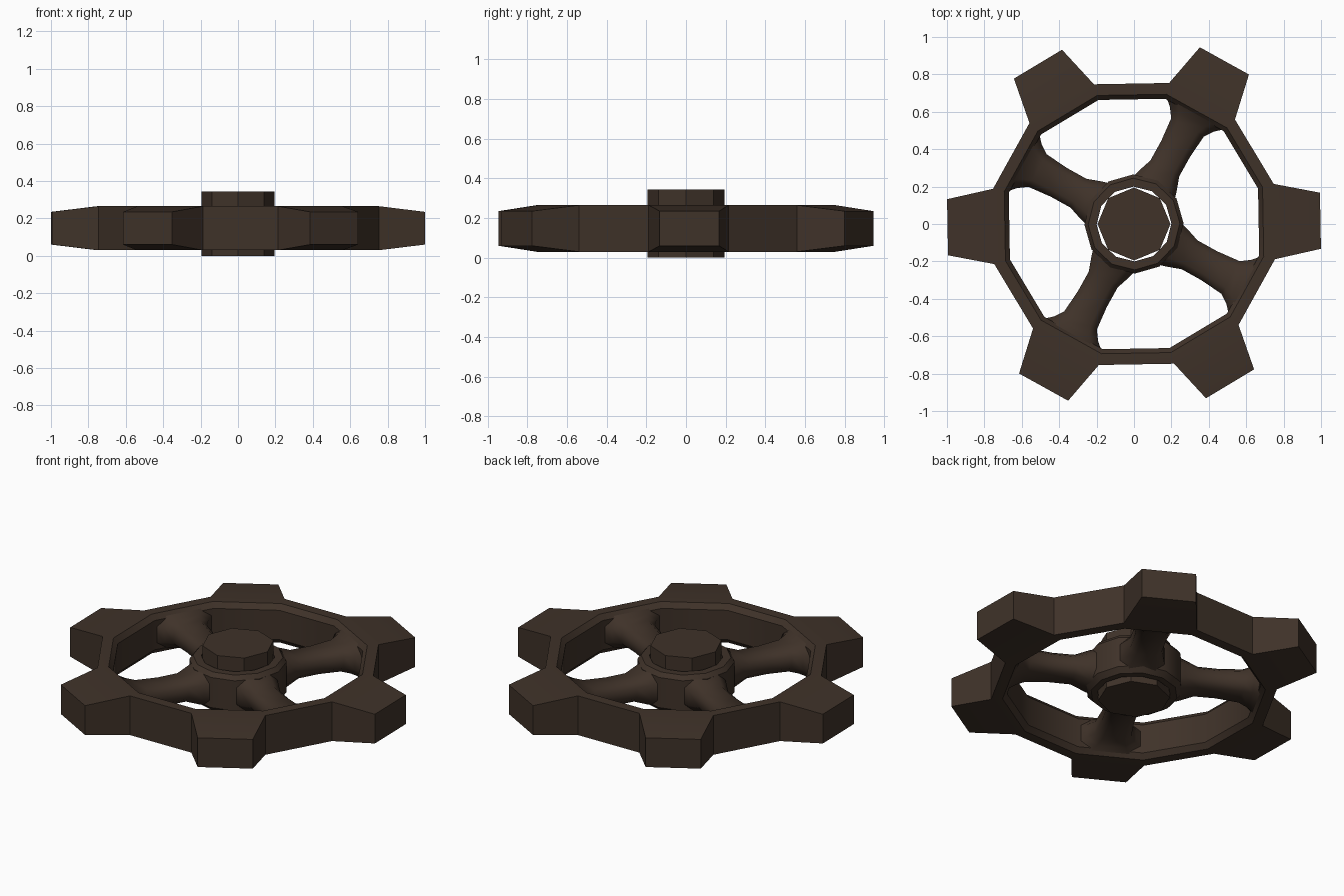
import bpy, bmesh, math
from mathutils import Vector

if "Cube" in bpy.data.objects:
    bpy.data.objects.remove(bpy.data.objects["Cube"])

TURN = math.radians(1)      # whole wheel is turned very slightly
MID = 0.1475                # mid height of rim, hub and spokes

iron = bpy.data.materials.new("dark_brown_iron")
iron.diffuse_color = (0.05, 0.032, 0.022, 1)
iron.use_nodes = True
iron.node_tree.nodes["Principled BSDF"].inputs["Base Color"].default_value = iron.diffuse_color


def finish(bm, name, angle=35):
    bmesh.ops.recalc_face_normals(bm, faces=bm.faces[:])
    me = bpy.data.meshes.new(name)
    bm.to_mesh(me)
    bm.free()
    ob = bpy.data.objects.new(name, me)
    bpy.context.collection.objects.link(ob)
    me.materials.append(iron)
    bpy.ops.object.select_all(action='DESELECT')
    ob.select_set(True)
    bpy.context.view_layer.objects.active = ob
    bpy.ops.object.shade_smooth_by_angle(angle=math.radians(angle))
    return ob


def bridge(bm, a, b):
    n = len(a)
    return [bm.faces.new((a[i], a[(i + 1) % n], b[(i + 1) % n], b[i])) for i in range(n)]


def lathe(profile, sides, rot):
    """Closed (r, z) profile swept round z; returns bmesh and faces per profile edge."""
    bm = bmesh.new()
    rings = []
    for r, z in profile:
        rings.append([bm.verts.new((r * math.cos(rot + math.tau * i / sides),
                                    r * math.sin(rot + math.tau * i / sides), z))
                      for i in range(sides)])
    bands = [bridge(bm, rings[k], rings[(k + 1) % len(rings)]) for k in range(len(rings))]
    return bm, bands


# Rim: twelve-sided ring with every other outer face pulled out into a tapered lug
bm, bands = lathe([(0.777, 0.03), (0.777, 0.265), (0.715, 0.265),
                   (0.69, 0.235), (0.69, 0.06), (0.715, 0.03)],
                  12, TURN - math.radians(15))
lugs = bands[0][0::2]
for i, f in enumerate(lugs):
    a = TURN + math.radians(60 * i)
    d = Vector((math.cos(a), math.sin(a), 0))
    t = Vector((-d.y, d.x, 0))
    new = bmesh.ops.extrude_discrete_faces(bm, faces=[f])["faces"][0]
    for v in new.verts:
        side = 1 if v.co.dot(t) > 0 else -1
        z = 0.235 if v.co.z > MID else 0.06
        v.co = d * 0.997 + t * 0.15 * side + Vector((0, 0, z))
finish(bm, "rim_with_lugs", 32)

# Hub: chamfered twelve-sided collar with an open bore
bm, _ = lathe([(0.237, 0.03), (0.265, 0.06), (0.265, 0.24), (0.245, 0.265),
               (0.2, 0.265), (0.2, 0.03)], 12, TURN)
finish(bm, "hub_collar")

# Spokes: rounded bars flaring into hub and rim (distance, half width, half height)
stations = [(0.225, 0.125, 0.1), (0.262, 0.115, 0.09), (0.34, 0.088, 0.063),
            (0.46, 0.088, 0.062), (0.59, 0.1, 0.07), (0.64, 0.135, 0.083),
            (0.68, 0.18, 0.1)]
for k in range(4):
    a = TURN + math.radians(60 + 90 * k)
    d = Vector((math.cos(a), math.sin(a), 0))
    t = Vector((-d.y, d.x, 0))
    bm = bmesh.new()
    rings = []
    for s, w, h in stations:
        corners = [(1, .5), (.6, 1), (-.6, 1), (-1, .5), (-1, -.5), (-.6, -1), (.6, -1), (1, -.5)]
        rings.append([bm.verts.new(d * s + t * w * x + Vector((0, 0, MID + h * y)))
                      for x, y in corners])
    for p, q in zip(rings, rings[1:]):
        bridge(bm, p, q)
    bm.faces.new(rings[0])
    bm.faces.new(rings[-1])
    finish(bm, f"spoke_{k + 1}", 60)

# Axle: eight-sided pin through the bore
bm = bmesh.new()
bmesh.ops.create_cone(bm, cap_ends=True, segments=8, radius1=0.195, radius2=0.195, depth=0.343)
bmesh.ops.translate(bm, verts=bm.verts[:], vec=(0, 0, 0.1715))
finish(bm, "axle_pin")
